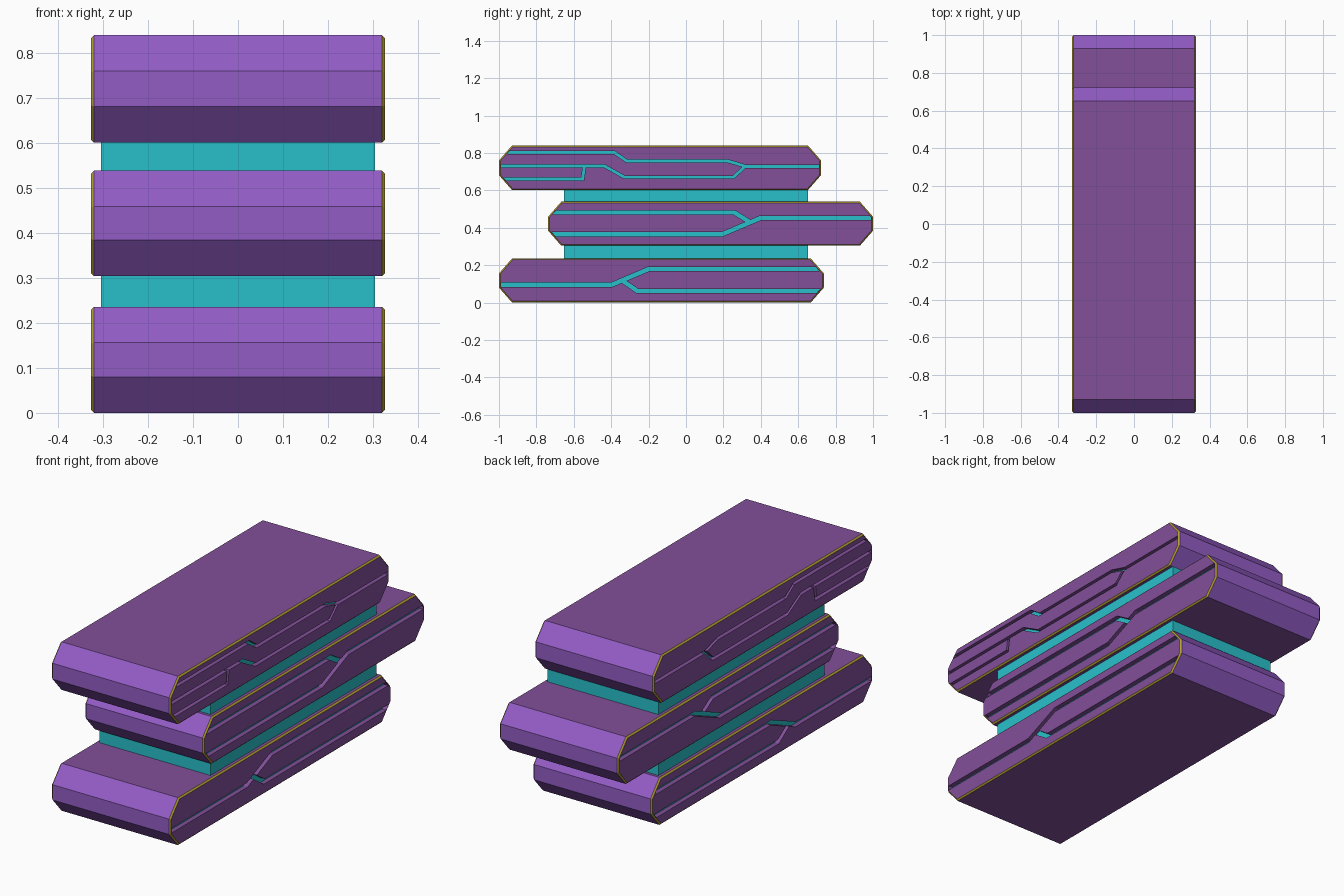
import bpy, bmesh
from mathutils import Vector

if "Cube" in bpy.data.objects:
    bpy.data.objects.remove(bpy.data.objects["Cube"])

HALF_X, FLOOR_X, RIM = 0.327, 0.304, 0.007


def material(name, rgb):
    m = bpy.data.materials.new(name)
    m.diffuse_color = (*rgb, 1)
    m.use_nodes = True
    m.node_tree.nodes["Principled BSDF"].inputs["Base Color"].default_value = m.diffuse_color
    return m


SIDE = material("purple", (0.223, 0.08, 0.323))
END = material("violet", (0.29, 0.107, 0.56))
CYAN = material("cyan", (0.022, 0.53, 0.60))
GOLD = material("gold_edge", (0.45, 0.34, 0.03))


def new_object(name, bm):
    bmesh.ops.recalc_face_normals(bm, faces=bm.faces)
    me = bpy.data.meshes.new(name)
    bm.to_mesh(me)
    bm.free()
    ob = bpy.data.objects.new(name, me)
    bpy.context.collection.objects.link(ob)
    return ob


def extrude_x(bm, faces, dx):
    r = bmesh.ops.extrude_face_region(bm, geom=faces)
    verts = [g for g in r["geom"] if isinstance(g, bmesh.types.BMVert)]
    bmesh.ops.translate(bm, verts=verts, vec=(dx, 0, 0))


def octagon(y0, y1, z0, z1, cy=0.07, cz=0.08):
    return [(y0 + cy, z0), (y1 - cy, z0), (y1, z0 + cz), (y1, z1 - cz),
            (y1 - cy, z1), (y0 + cy, z1), (y0, z1 - cz), (y0, z0 + cz)]


# Groove cutter: a mitred strip along a y-z path, trimmed inside the slab outline
def groove_cutter(path, width, outline):
    bm = bmesh.new()
    pts = [Vector(p) for p in path]
    dirs = [(b - a).normalized() for a, b in zip(pts, pts[1:])]
    for x, dx in ((FLOOR_X, 0.06), (-FLOOR_X, -0.06)):
        rows = []
        for i, p in enumerate(pts):
            d0, d1 = dirs[max(i - 1, 0)], dirs[min(i, len(dirs) - 1)]
            n0, n1 = Vector((-d0.y, d0.x)), Vector((-d1.y, d1.x))
            m = (n0 + n1).normalized()
            off = m * (width / 2 / m.dot(n1))
            rows.append([bm.verts.new((x, *(p + s * off))) for s in (1, -1)])
        strip = [bm.faces.new((a[0], a[1], b[1], b[0])) for a, b in zip(rows, rows[1:])]
        strip[0].normal_update()
    for a, b in zip(outline, outline[1:] + outline[:1]):
        e = (Vector(b) - Vector(a)).normalized()
        n = Vector((0, e.y, -e.x))
        bmesh.ops.bisect_plane(bm, geom=bm.verts[:] + bm.edges[:] + bm.faces[:],
                               plane_co=Vector((0, *a)) - n * (RIM + 0.003),
                               plane_no=n, clear_outer=True)
    for s in (1, -1):
        extrude_x(bm, [f for f in bm.faces if f.calc_center_median().x * s > 0
                       and abs(f.normal.x) > 0.5 or
                       f.calc_center_median().x * s > 0 and f.normal.length == 0], s * 0.06)
    ob = new_object("groove_cutter", bm)
    ob.hide_render = True
    return ob


# Slab: chamfered profile with a fine gold edge and circuit-like side grooves
def slab(name, outline, width, paths):
    bm = bmesh.new()
    f = bm.faces.new([bm.verts.new((-HALF_X, y, z)) for y, z in outline])
    extrude_x(bm, [f], 2 * HALF_X)
    rim = [e for e in bm.edges if abs(e.verts[0].co.x - e.verts[1].co.x) < 1e-5]
    bmesh.ops.recalc_face_normals(bm, faces=bm.faces)
    bmesh.ops.bevel(bm, geom=rim, offset=RIM, segments=1, affect='EDGES', profile=0.5)
    ob = new_object(name, bm)
    cutters = [groove_cutter(p, width, outline) for p in paths]
    for c in cutters:
        mod = ob.modifiers.new("groove", 'BOOLEAN')
        mod.operation, mod.solver, mod.object = 'DIFFERENCE', 'EXACT', c
    bpy.context.view_layer.update()
    dg = bpy.context.evaluated_depsgraph_get()
    me = bpy.data.meshes.new_from_object(ob.evaluated_get(dg))
    ob.modifiers.clear()
    ob.data = me
    for c in cutters:
        bpy.data.objects.remove(c)
    me.materials.clear()
    for m in (SIDE, END, CYAN, GOLD):
        me.materials.append(m)
    for p in me.polygons:
        nx, x = abs(p.normal.x), abs(p.center.x)
        p.material_index = 0
        if nx > 0.95 and x < 0.315:
            p.material_index = 2
        elif 0.3 < nx < 0.95:
            p.material_index = 3
        elif abs(p.normal.y) > 0.5 and x < 0.1:
            p.material_index = 1


# Spacer: cyan block between two slabs
def spacer(name, z0, z1):
    bm = bmesh.new()
    bmesh.ops.create_cube(bm, size=1)
    bmesh.ops.scale(bm, verts=bm.verts, vec=(0.61, 1.304, z1 - z0))
    bmesh.ops.translate(bm, verts=bm.verts, vec=(0, 0, (z0 + z1) / 2))
    new_object(name, bm).data.materials.append(CYAN)


slab("bottom_slab", octagon(-1, 0.737, 0, 0.236), 0.023, [
    [(-1.1, 0.096), (-0.395, 0.096), (-0.2, 0.179), (0.8, 0.179)],
    [(-0.345, 0.12), (-0.26, 0.062), (0.8, 0.062)]])
slab("middle_slab", octagon(-0.737, 1, 0.304, 0.539), 0.023, [
    [(-0.8, 0.366), (0.195, 0.366), (0.398, 0.452), (1.1, 0.452)],
    [(-0.8, 0.481), (0.259, 0.481), (0.345, 0.428)]])
slab("top_slab", octagon(-1, 0.722, 0.601, 0.84), 0.015, [
    [(-1.1, 0.802), (-0.382, 0.802), (-0.318, 0.757), (0.222, 0.757),
     (0.32, 0.728), (0.8, 0.728)],
    [(-1.1, 0.73), (-0.436, 0.73), (-0.329, 0.67), (0.254, 0.67), (0.315, 0.728)],
    [(-1.1, 0.66), (-0.553, 0.66), (-0.543, 0.73)]])
spacer("lower_spacer", 0.226, 0.314)
spacer("upper_spacer", 0.53, 0.61)
